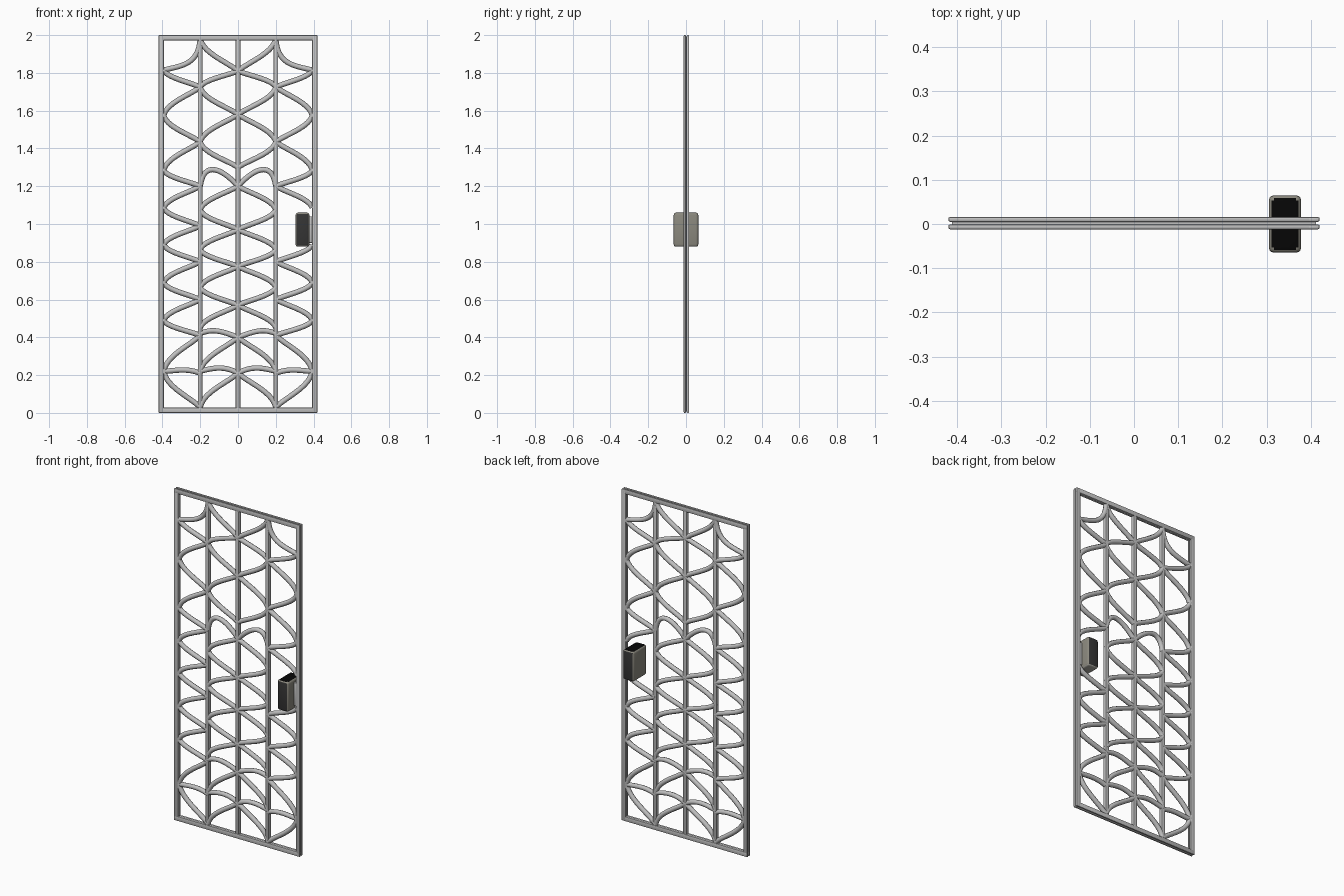
import bpy
from mathutils import Vector

if "Cube" in bpy.data.objects:
    bpy.data.objects.remove(bpy.data.objects["Cube"])

MID = 0.002  # depth of the panel's middle plane


def material(name, r, g, b):
    m = bpy.data.materials.new(name)
    m.use_nodes = True
    m.diffuse_color = (r, g, b, 1)
    m.node_tree.nodes["Principled BSDF"].inputs["Base Color"].default_value = (r, g, b, 1)
    return m


steel = material("steel grey", 0.53, 0.53, 0.53)
groove = material("dark groove grey", 0.09, 0.09, 0.09)
casing = material("warm grey", 0.26, 0.25, 0.21)
underside = material("light warm grey", 0.4, 0.39, 0.35)
charcoal = material("charcoal", 0.035, 0.035, 0.035)
black = material("black", 0.002, 0.002, 0.002)


def box(name, lo, hi, mat, bevel=0.0, segments=2):
    lo, hi = Vector(lo), Vector(hi)
    bpy.ops.mesh.primitive_cube_add(size=1, location=(lo + hi) / 2)
    ob = bpy.context.object
    ob.name = name
    ob.scale = hi - lo
    bpy.ops.object.transform_apply(location=False, rotation=False, scale=True)
    ob.data.materials.append(mat)
    if bevel:
        mod = ob.modifiers.new("soft edges", "BEVEL")
        mod.width, mod.segments = bevel, segments
        bpy.ops.object.modifier_apply(modifier=mod.name)
        bpy.ops.object.shade_smooth_by_angle()
    return ob


def frame(label, half, top, inner, y0, y1, side_mat, end_mat, bevel):
    """Four bars around the outline; inner is the bar width."""
    margin = 0.42 - half
    for side, s in (("left", 1), ("right", -1)):
        xs = sorted((s * half, s * (half - inner)))
        box(f"{label}_{side}", (xs[0], y0, margin), (xs[1], y1, top), side_mat, bevel)
    for end, z in (("bottom", margin), ("top", top - inner)):
        box(f"{label}_{end}", (-half, y0, z), (half, y1, z + inner), end_mat, bevel)


# Outer frame: two rails with a recessed channel between them
frame("front_rail", 0.42, 2.0, 0.028, MID - 0.014, MID - 0.003, steel, steel, 0.004)
frame("back_rail", 0.42, 2.0, 0.028, MID + 0.003, MID + 0.014, steel, steel, 0.004)
frame("channel", 0.412, 1.992, 0.018, MID - 0.006, MID + 0.006, groove, steel, 0)

# Upright bars
for label, x in (("right", -0.2), ("middle", 0), ("left", 0.2)):
    box(f"{label}_upright", (x - 0.012, MID - 0.012, 0.02),
        (x + 0.012, MID + 0.012, 1.98), steel, 0.005)


# Curved lattice strands: each bezier gives two ends and two control points
def strands(name, beziers):
    cu = bpy.data.curves.new(name, "CURVE")
    cu.dimensions = "3D"
    cu.bevel_depth = 0.014
    cu.bevel_resolution = 2
    cu.resolution_u = 14
    cu.use_fill_caps = True
    for a, c, d, b in beziers:
        sp = cu.splines.new("BEZIER")
        sp.bezier_points.add(1)
        p, q = sp.bezier_points
        for pt in (p, q):
            pt.handle_left_type = pt.handle_right_type = "FREE"
        p.co = p.handle_left = (a[0], MID, a[1])
        p.handle_right = (c[0], MID, c[1])
        q.handle_left = (d[0], MID, d[1])
        q.co = q.handle_right = (b[0], MID, b[1])
    cu.materials.append(steel)
    ob = bpy.data.objects.new(name, cu)
    bpy.context.collection.objects.link(ob)


def strand(node, tip, c=(0.28, 0.28), d=(0.92, 0.55)):
    """Control points are fractions of the way from node to tip."""
    at = lambda f: tuple(n + (t - n) * k for n, t, k in zip(node, tip, f))
    return node, at(c), at(d), tip


outer_tips = [1.815, 1.575, 1.285, 1.085, 0.89, 0.69, 0.49, 0.22]
outer_nodes = [1.98, 1.725, 1.435, 1.2, 0.99, 0.8, 0.6, 0.41, 0.03]
inner_tips = [1.725, 1.435]
inner_nodes = [1.81, 1.58, 1.3]
low_tips = [1.075, 0.865, 0.665, 0.45]
low_nodes = [1.2, 0.97, 0.775, 0.57]

for side, s in (("left", 1), ("right", -1)):
    wall, bar = s * 0.393, s * 0.2
    outer = []
    for i, z in enumerate(outer_tips):
        for j in (i, i + 1):
            if j == 0:
                outer.append(strand((bar, outer_nodes[0]), (wall, z), (0.05, 0.8), (0.45, 0.85)))
            elif not (j == 4 and s > 0):  # the lock takes this place
                outer.append(strand((bar, outer_nodes[j]), (wall, z)))
    outer.append(strand((bar, 0.21), (wall, 0.22), (0.4, 3.0), (0.7, 1.2)))
    strands(f"outer_lattice_{side}", outer)

    inner = [strand((0, 1.81), (bar, 1.98))]
    for i, z in enumerate(inner_tips):
        for j in (i, i + 1):
            inner.append(strand((0, inner_nodes[j]), (bar, z)))
    for i, z in enumerate(low_tips):
        for j in (i, i + 1):
            if j < len(low_nodes):
                inner.append(strand((0, low_nodes[j]), (bar, z)))
    # Arch at mid height, then the flat waves and long sweeps near the bottom
    inner.append(((0, 1.2), (s * 0.07, 1.28), (s * 0.18, 1.35), (bar, 1.2)))
    inner.append(((0, 0.4), (s * 0.08, 0.43), (s * 0.13, 0.45), (bar, 0.42)))
    inner.append(strand((0, 0.4), (bar, 0.22)))
    inner.append(((0, 0.21), (s * 0.07, 0.25), (s * 0.13, 0.24), (bar, 0.22)))
    inner.append(strand((0, 0.21), (bar, 0.03)))
    strands(f"inner_lattice_{side}", inner)

# Lock case: dark front, back and top, lighter sides and underside
lock = box("lock_case", (0.305, -0.065, 0.88), (0.378, 0.065, 1.06), casing, 0.012, 3)
for mat in (charcoal, black, underside):
    lock.data.materials.append(mat)
for face in lock.data.polygons:
    if face.normal.z > 0.95:
        face.material_index = 2
    elif face.normal.z < -0.5:
        face.material_index = 3
    elif abs(face.normal.y) > 0.8:
        face.material_index = 1

# Bracket joining the lock to the frame
box("lock_bracket", (0.37, MID - 0.008, 0.9), (0.4, MID + 0.008, 1.04), steel, 0.003)
